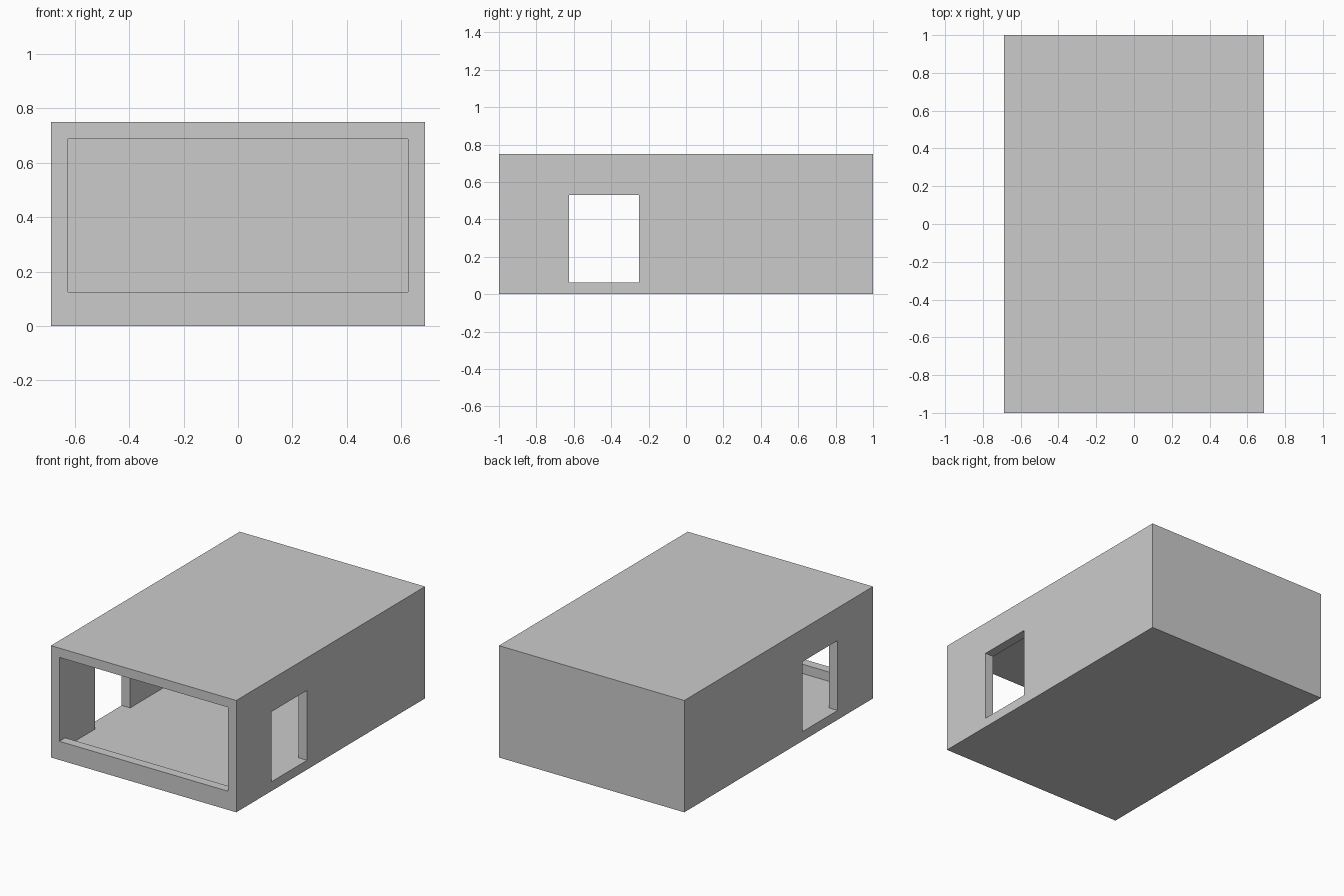
import bpy

if "Cube" in bpy.data.objects:
    bpy.data.objects.remove(bpy.data.objects["Cube"])

W, D, H, T = 0.6875, 1.0, 0.75, 0.0625  # half width, half depth, height, wall


def box(name, lo, hi):
    size = [b - a for a, b in zip(lo, hi)]
    mid = [(a + b) / 2 for a, b in zip(lo, hi)]
    bpy.ops.mesh.primitive_cube_add(size=1, location=mid)
    ob = bpy.context.object
    ob.name = name
    ob.scale = size
    bpy.ops.object.transform_apply(location=True, rotation=True, scale=True)
    return ob


def cut(target, name, lo, hi):
    cutter = box(name, lo, hi)
    mod = target.modifiers.new(name, 'BOOLEAN')
    mod.operation = 'DIFFERENCE'
    mod.solver = 'EXACT'
    mod.object = cutter
    bpy.context.view_layer.objects.active = target
    bpy.ops.object.modifier_apply(modifier=mod.name)
    bpy.data.objects.remove(cutter, do_unlink=True)


# Closed outer block
shell = box("box_shell", (-W, -D, 0), (W, D, H))

# Hollow interior
cut(shell, "interior", (-W + T, -D + T, T), (W - T, D - T, H - T))

# Wide front window, leaving a low sill above the floor
cut(shell, "front_window", (-W + T, -D - 0.1, 2 * T), (W - T, -D + 2 * T, H - T))

# Doorway through both side walls, flush with the floor
cut(shell, "side_doorways", (-W - 0.1, -0.625, T), (W + 0.1, -0.25, 0.53125))
